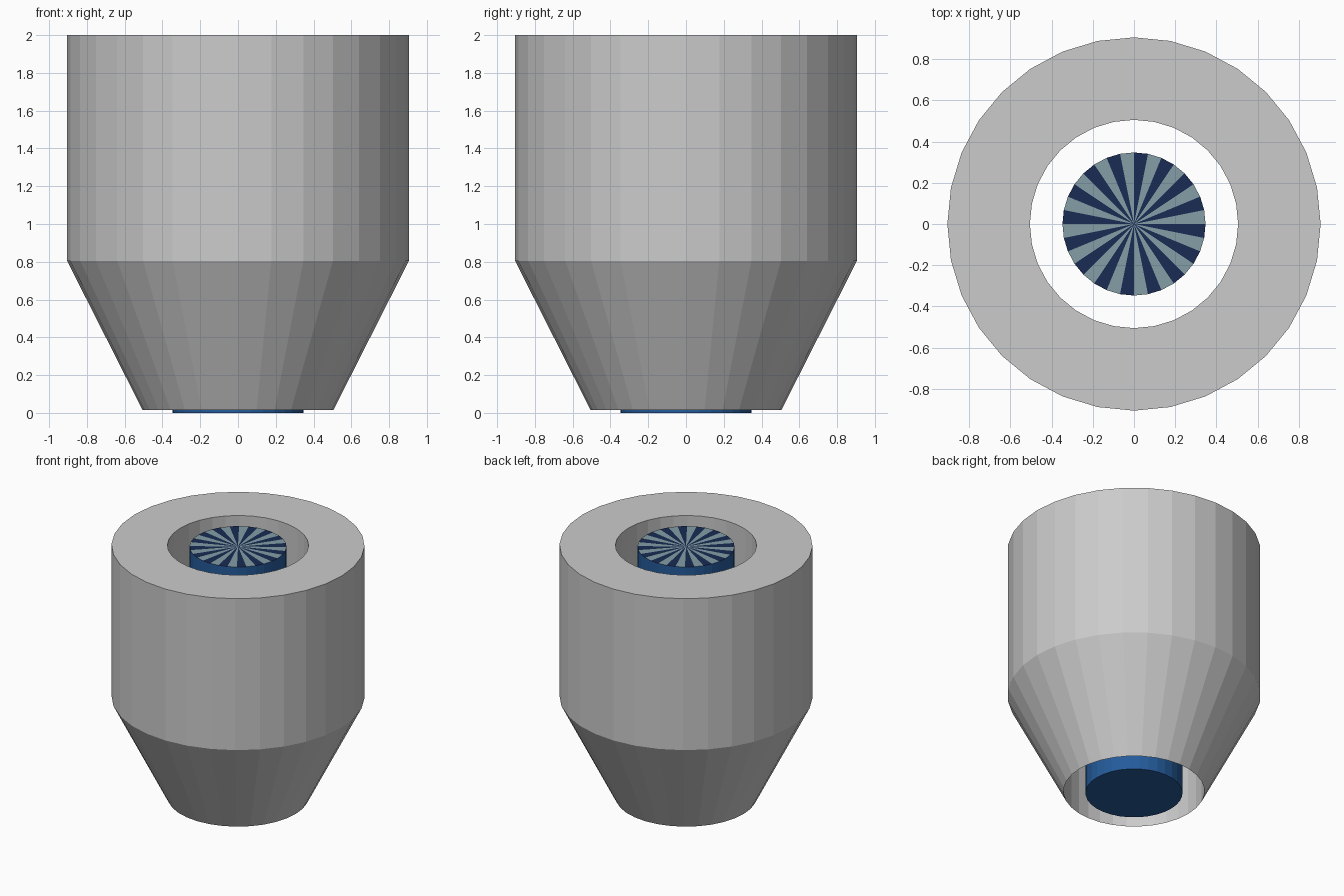
import bpy, bmesh
from math import sin, cos, pi

if "Cube" in bpy.data.objects:
    bpy.data.objects.remove(bpy.data.objects["Cube"])

SIDES = 32


def material(name, rgb):
    m = bpy.data.materials.new(name)
    m.diffuse_color = (*rgb, 1)
    m.use_nodes = True
    m.node_tree.nodes["Principled BSDF"].inputs["Base Color"].default_value = m.diffuse_color
    return m


def finish(bm, name, mats=()):
    bmesh.ops.recalc_face_normals(bm, faces=bm.faces)
    mesh = bpy.data.meshes.new(name)
    bm.to_mesh(mesh)
    bm.free()
    for m in mats:
        mesh.materials.append(m)
    ob = bpy.data.objects.new(name, mesh)
    bpy.context.collection.objects.link(ob)
    return ob


def ring(bm, r, z):
    return [bm.verts.new((r * cos(2 * pi * i / SIDES), r * sin(2 * pi * i / SIDES), z))
            for i in range(SIDES)]


def bridge(bm, a, b):
    return [bm.faces.new((a[i], a[(i + 1) % SIDES], b[(i + 1) % SIDES], b[i]))
            for i in range(SIDES)]


# Tapered outer sleeve with a straight bore: closed lathe profile
bm = bmesh.new()
profile = [(0.505, 0.015), (0.905, 0.805), (0.905, 2.0), (0.505, 2.0)]
rings = [ring(bm, r, z) for r, z in profile]
for k in range(len(rings)):
    bridge(bm, rings[k], rings[(k + 1) % len(rings)])
finish(bm, "outer_sleeve")

# Inner core with a top cap of alternating wedges
blue = material("core_blue", (0.018, 0.105, 0.33))
navy = material("wedge_navy", (0.01, 0.024, 0.09))
pale = material("wedge_pale", (0.23, 0.34, 0.38))
bm = bmesh.new()
low, high = ring(bm, 0.347, 0.0), ring(bm, 0.347, 1.99)
bridge(bm, low, high)
bm.faces.new(low)
centre = bm.verts.new((0, 0, 1.99))
for i in range(SIDES):
    wedge = bm.faces.new((high[i], high[(i + 1) % SIDES], centre))
    wedge.material_index = 1 if i % 2 else 2
finish(bm, "inner_core", (blue, navy, pale))
